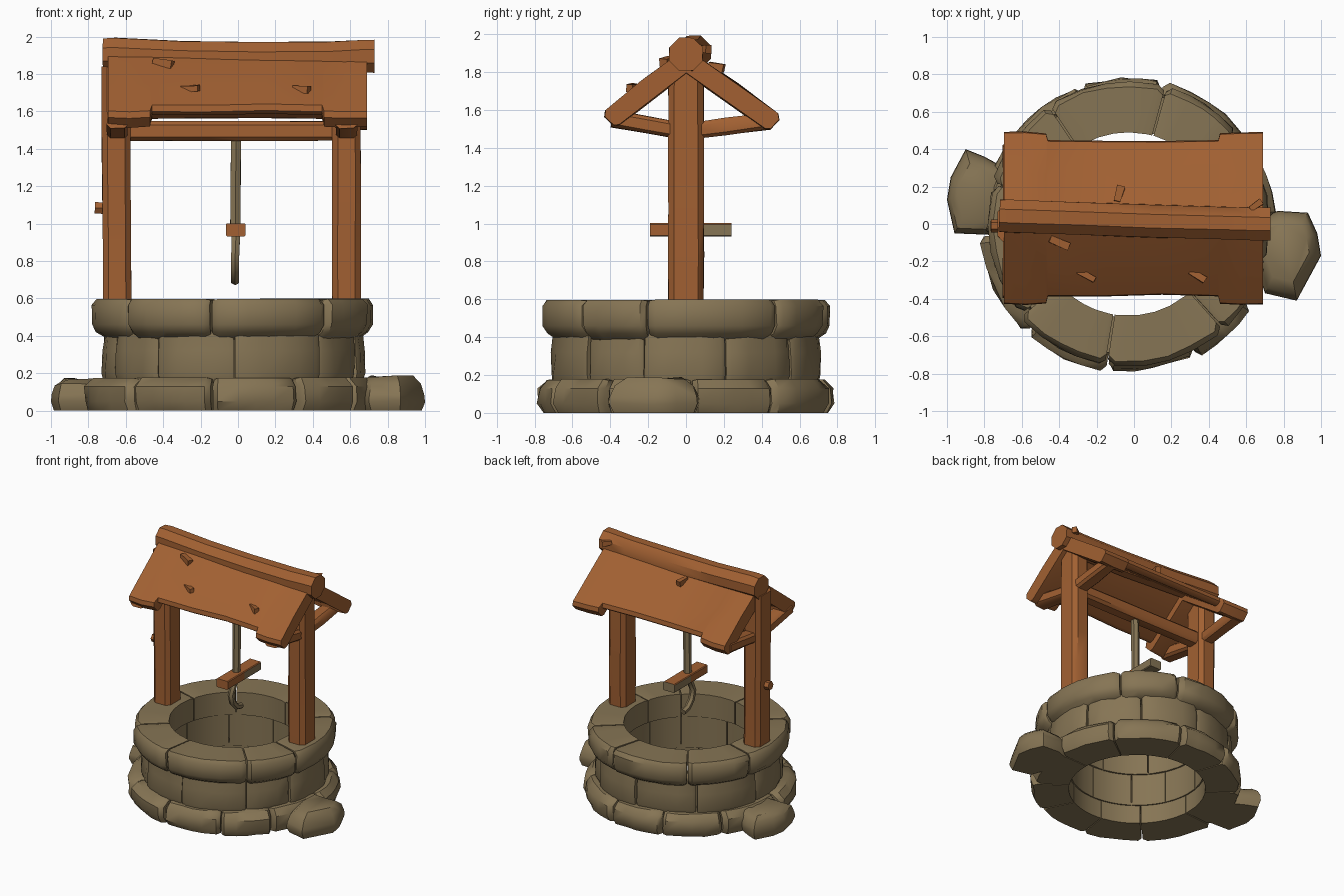
import bpy, bmesh, math, random
from mathutils import Vector

if "Cube" in bpy.data.objects:
    bpy.data.objects.remove(bpy.data.objects["Cube"])

random.seed(4)
CX = -0.03  # centre of the round wall


def material(name, rgb):
    m = bpy.data.materials.new(name)
    m.diffuse_color = (*rgb, 1)
    m.use_nodes = True
    m.node_tree.nodes["Principled BSDF"].inputs["Base Color"].default_value = m.diffuse_color
    return m


WOOD = material("warm_wood", (0.36, 0.118, 0.032))
STONE = material("olive_stone", (0.24, 0.178, 0.09))


def jit(a):
    return random.uniform(-a, a)


def loft(bm, sections, caps=True):
    rows = [[bm.verts.new(p) for p in s] for s in sections]
    n = len(rows[0])
    for a, b in zip(rows, rows[1:]):
        for i in range(n):
            bm.faces.new((a[i], a[(i + 1) % n], b[(i + 1) % n], b[i]))
    if caps:
        bm.faces.new(rows[0])
        bm.faces.new(rows[-1])


def finish(name, bm, *mats, rule=None):
    bmesh.ops.recalc_face_normals(bm, faces=bm.faces)
    bm.normal_update()
    if rule:
        for f in bm.faces:
            f.material_index = rule(f)
    me = bpy.data.meshes.new(name)
    bm.to_mesh(me)
    bm.free()
    for m in mats:
        me.materials.append(m)
    ob = bpy.data.objects.new(name, me)
    bpy.context.collection.objects.link(ob)
    return ob


def chamfered(w, h, c):
    return [(w, h - c), (w - c, h), (c - w, h), (-w, h - c),
            (-w, c - h), (c - w, -h), (w - c, -h), (w, c - h)]


def ngon(r, n):
    return [(r * math.cos(2 * math.pi * (i + .5) / n),
             r * math.sin(2 * math.pi * (i + .5) / n)) for i in range(n)]


def sweep(name, path, shape, mat, rough=0.0, rule=None, mats=None):
    """Sweep a cross-section along a path, with a little hewn roughness."""
    path = [Vector(p) for p in path]
    rows = []
    for i, p in enumerate(path):
        d = (path[min(i + 1, len(path) - 1)] - path[max(i - 1, 0)]).normalized()
        ref = Vector((0, 1, 0)) if abs(d.y) < .5 else Vector((0, 0, 1))
        if abs(d.x) < .1 and abs(d.z) > .05:
            u = Vector((1, 0, 0))
        else:
            u = ref.cross(d).normalized()
        v = d.cross(u)
        s = 1 + jit(rough)
        rows.append([p + u * a * (s + jit(rough)) + v * b * (s + jit(rough)) for a, b in shape])
    bm = bmesh.new()
    loft(bm, rows)
    return finish(name, bm, *(mats or [mat]), rule=rule)


def line(p, q, n):
    return [Vector(p).lerp(Vector(q), i / n) for i in range(n + 1)]


def stone_ring(name, profile, count, start, rough, notch):
    """Ring of curved stones, each worn back at its ends."""
    bm = bmesh.new()
    cuts = [start + 2 * math.pi * (i + jit(.18)) / count for i in range(count)]
    cuts.append(cuts[0] + 2 * math.pi)
    zmax = max(z for r, z in profile)
    for a0, a1 in zip(cuts, cuts[1:]):
        push, lift = jit(rough), -abs(jit(rough * .5))
        ts = [.01, .07, .3, .5, .7, .93, .99]
        rows = []
        for k, t in enumerate(ts):
            a = a0 + (a1 - a0) * t
            worn = notch if k in (0, len(ts) - 1) else 0
            row = []
            for r, z in profile:
                if r > .6:
                    r += push + jit(rough * .6) - worn
                if z > zmax - .01:
                    z += lift - worn * .25
                row.append((CX + r * math.cos(a), r * math.sin(a), z))
            rows.append(row)
        loft(bm, rows)
    finish(name, bm, STONE)


# Stone wall: footing, middle course and overhanging rim
stone_ring("footing_stones", [(.51, 0), (.76, 0), (.785, .05), (.78, .13), (.735, .18), (.51, .18)],
           10, .1, .014, .03)
stone_ring("middle_stones", [(.5, .15), (.69, .15), (.705, .2), (.70, .32), (.69, .43), (.5, .43)],
           10, .35, .011, .012)
stone_ring("rim_stones", [(.49, .41), (.67, .38), (.73, .42), (.755, .46), (.755, .565), (.73, .6), (.49, .6)],
           8, .6, .009, .025)


# Two loose boulders beside the footing
def boulder(name, outline, height):
    c = sum((Vector(p) for p in outline), Vector((0, 0))) / len(outline)
    bm = bmesh.new()
    rows = []
    for s, z in ((.9, 0), (1, .05), (.98, .09), (.88, .14), (.65, height)):
        rows.append([(*(c + (Vector(p) - c) * s), z + (jit(.01) if z else 0)) for p in outline])
    loft(bm, rows)
    finish(name, bm, STONE)


boulder("left_boulder", [(-1, .13), (-.96, -.05), (-.72, -.06), (-.64, .12), (-.69, .3),
                         (-.8, .36), (-.9, .4), (-.98, .25)], .165)
boulder("right_boulder", [(1, -.17), (.87, -.41), (.7, -.37), (.63, -.15), (.66, .03),
                          (.77, .07), (.93, .06), (.98, -.05)], .18)

# Posts, with tie arms reaching out to the eaves
for side, x in (("left", -.645), ("right", .58)):
    sweep(side + "_post", line((x, 0, .58), (x - (.01 if x < 0 else 0), 0, 1.84), 5),
          chamfered(.076, .093, .03), WOOD, .02)
    for end, y, z in (("front", -.39, 1.555), ("back", .42, 1.54)):
        sweep(f"{side}_{end}_tie", line((x, 0, 1.485), (x, y, z), 2), chamfered(.055, .044, .018), WOOD, .05)
sweep("post_peg", line((-.68, -.01, 1.08), (-.765, -.01, 1.085), 1), ngon(.035, 6), WOOD)

# Beam between the posts and ridge log
sweep("cross_beam", line((-.64, 0, 1.495), (.58, 0, 1.495), 5), chamfered(.052, .055, .02), WOOD, .03)
sweep("ridge_log", [(-.72, .045, 1.905), (-.66, .042, 1.905), (-.3, .03, 1.89), (.1, .015, 1.882),
                    (.5, .005, 1.885), (.68, 0, 1.895), (.73, 0, 1.895)], ngon(.093, 8), WOOD, .025)


# Roof slopes: thick rafters at both ends, thinner and shorter in the middle
def roof_slope(name, ridge, eave):
    ridge, eave = Vector((0, *ridge)), Vector((0, *eave))
    d = (eave - ridge).normalized()
    n = Vector((0, d.z, -d.y))
    if n.z > 0:
        n = -n
    rows = []
    for x, thick, short in ((-.695, .11, 0), (-.58, .112, 0), (-.47, .11, .01), (-.46, .07, .05),
                            (-.15, .07, .055), (.15, .07, .06), (.45, .07, .05),
                            (.46, .11, .01), (.57, .112, 0), (.69, .105, 0)):
        e = eave - d * (short + jit(.006))
        mid = ridge.lerp(e, .5) - n * (.004 + jit(.005))
        wide = Vector((x, 0, 0))
        rows.append([p + wide for p in (ridge, mid, e - d * .025, e + n * .025,
                                        e + n * (thick - .015) - d * .01,
                                        e + n * thick - d * .035, ridge + n * thick)])
    bm = bmesh.new()
    loft(bm, rows)
    finish(name, bm, WOOD)


roof_slope("front_roof", (-.03, 1.905), (-.445, 1.585))
roof_slope("back_roof", (.03, 1.905), (.505, 1.57))

# Splinters lifting from the roof boards and ridge
for i, (x, y, z, dx, dy, dz) in enumerate(((-.3, -.25, 1.72, .09, -.05, .005), (.3, -.25, 1.72, .08, -.05, -.005),
                                           (-.09, .12, 1.84, .02, .08, -.02), (-.45, -.08, 1.87, .1, -.04, -.02),
                                           (.62, .08, 1.93, .06, .04, -.01))):
    sweep(f"splinter_{i + 1}", line((x, y, z), (x + dx, y + dy, z + dz), 1), ngon(.026, 4), WOOD, .2)

# Rope, bucket bar and hook
sweep("rope", line((-.01, 0, 1.5), (-.015, 0, .96), 4), ngon(.031, 6), STONE, .04)
sweep("hanging_bar", line((-.012, -.19, .967), (-.012, .24, .967), 4), chamfered(.052, .035, .006), None, 0,
      rule=lambda f: int(f.normal.z < -.5 or f.normal.y > .5
                         or (f.normal.z < .5 and f.calc_center_median().y > .05)),
      mats=[WOOD, STONE])
sweep("hook", [(-.012, 0, .96), (-.012, -.04, .9), (-.015, -.07, .83), (-.015, -.05, .76),
               (-.015, 0, .71), (-.015, .06, .695)], ngon(.025, 6), STONE)

# Smooth worn surfaces while keeping hewn edges crisp
bpy.ops.object.select_all(action='DESELECT')
for ob in bpy.context.collection.objects:
    ob.select_set(True)
    bpy.context.view_layer.objects.active = ob
bpy.ops.object.shade_smooth_by_angle(angle=math.radians(42))
